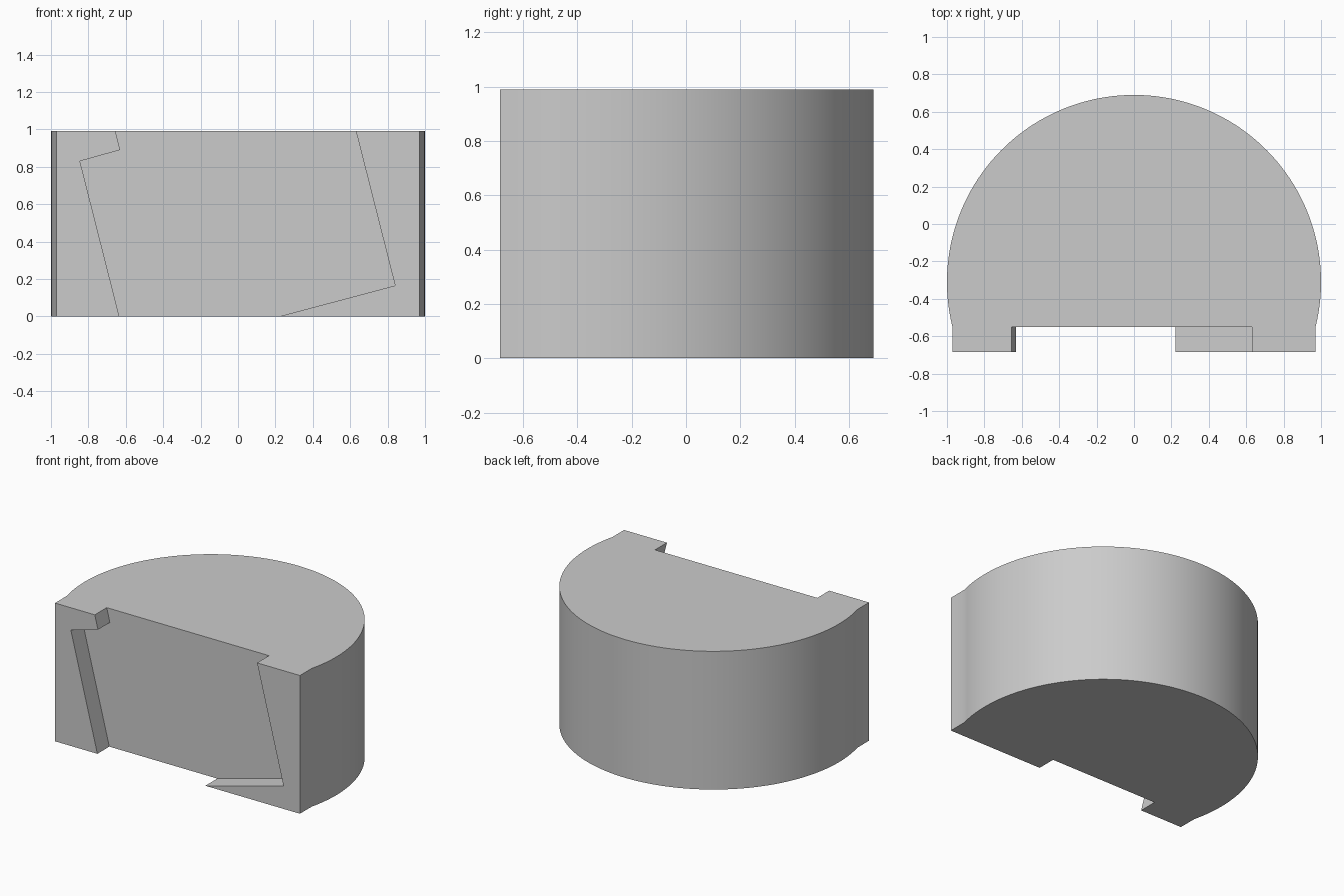
import bpy, bmesh, math
from mathutils import Vector

cube = bpy.data.objects.get("Cube")
if cube:
    bpy.data.objects.remove(cube, do_unlink=True)

HEIGHT, RADIUS, CENTRE_Y = 0.99, 1.0, -0.31
FRONT_Y, SLOT_Y, CHEEK_X = -0.685, -0.55, 0.97


def prism(name, points, sweep):
    """Solid made by sweeping a flat outline along a vector."""
    bm = bmesh.new()
    face = bm.faces.new([bm.verts.new(p) for p in points])
    swept = bmesh.ops.extrude_face_region(bm, geom=[face])["geom"]
    verts = [g for g in swept if isinstance(g, bmesh.types.BMVert)]
    bmesh.ops.translate(bm, verts=verts, vec=Vector(sweep))
    bmesh.ops.recalc_face_normals(bm, faces=bm.faces)
    mesh = bpy.data.meshes.new(name)
    bm.to_mesh(mesh)
    bm.free()
    obj = bpy.data.objects.new(name, mesh)
    bpy.context.collection.objects.link(obj)
    return obj


# Rounded body with straight cheeks at the front
start = math.asin((SLOT_Y - CENTRE_Y) / RADIUS)
steps = 96
outline = [(CHEEK_X, FRONT_Y, 0)]
for i in range(steps + 1):
    a = start + (math.pi - 2 * start) * i / steps
    outline.append((RADIUS * math.cos(a), CENTRE_Y + RADIUS * math.sin(a), 0))
outline.append((-CHEEK_X, FRONT_Y, 0))
body = prism("rounded_body", outline, (0, 0, HEIGHT))

# Tilted recess in the front, running past the top and bottom
slot = [(-0.584, -0.2), (-0.845, 0.83), (-0.63, 0.89), (-0.705, 1.19),
        (0.58, 1.19), (0.84, 0.165), (-0.53, -0.2)]
cutter = prism("slot_cutter", [(x, FRONT_Y - 0.2, z) for x, z in slot],
               (0, SLOT_Y - FRONT_Y + 0.2, 0))
cutter.hide_render = True

cut = body.modifiers.new("slot", 'BOOLEAN')
cut.operation, cut.solver, cut.object = 'DIFFERENCE', 'EXACT', cutter
bpy.context.view_layer.objects.active = body
body.select_set(True)
cutter.select_set(False)
bpy.ops.object.modifier_apply(modifier=cut.name)
bpy.data.objects.remove(cutter, do_unlink=True)

# Plain grey finish
grey = bpy.data.materials.new("light_grey")
grey.use_nodes = True
colour = (0.6, 0.6, 0.6, 1)
grey.diffuse_color = colour
grey.node_tree.nodes["Principled BSDF"].inputs["Base Color"].default_value = colour
body.data.materials.clear()
body.data.materials.append(grey)
bpy.ops.object.shade_smooth_by_angle(angle=math.radians(25))
